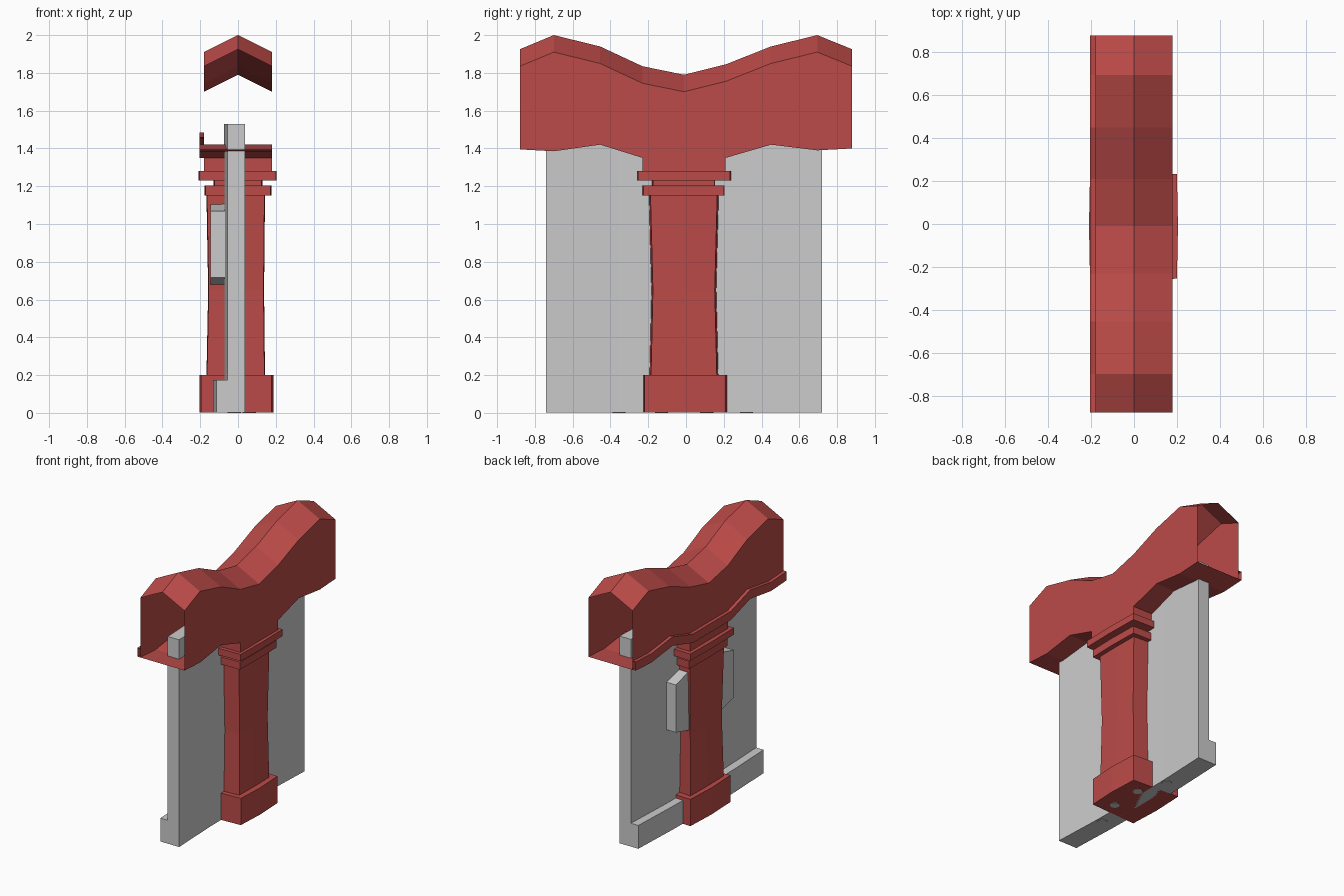
import bpy, bmesh

if "Cube" in bpy.data.objects:
    bpy.data.objects.remove(bpy.data.objects["Cube"])

red = bpy.data.materials.new("red_paint")
red.diffuse_color = (0.50, 0.07, 0.065, 1)
red.use_nodes = True
red.node_tree.nodes["Principled BSDF"].inputs["Base Color"].default_value = red.diffuse_color


def loft(name, loops, mat=None, caps=True):
    """Skin closed loops of equal length into one flat-shaded mesh."""
    bm = bmesh.new()
    rings = [[bm.verts.new(p) for p in loop] for loop in loops]
    n = len(rings[0])
    for a, b in zip(rings, rings[1:]):
        for i in range(n):
            j = (i + 1) % n
            bm.faces.new((a[i], a[j], b[j], b[i]))
    if caps:
        bm.faces.new(rings[0])
        bm.faces.new(rings[-1])
    bmesh.ops.recalc_face_normals(bm, faces=bm.faces)
    mesh = bpy.data.meshes.new(name)
    bm.to_mesh(mesh)
    bm.free()
    ob = bpy.data.objects.new(name, mesh)
    bpy.context.collection.objects.link(ob)
    if mat:
        mesh.materials.append(mat)
    return ob


def rect(y, x0, x1, z0, z1):
    return [(x0, y, z0), (x1, y, z0), (x1, y, z1), (x0, y, z1)]


def plan(z, y0, y1, xl, xr, bow=0.01, splay=0.02):
    """Six-sided plan: bowed long sides, ends splayed wider at the back."""
    return [(xl + bow, y0, z), (xr - bow, y0 + splay, z), (xr, -0.01, z),
            (xr - bow, y1 - splay, z), (xl + bow, y1, z), (xl, -0.01, z)]


# Swooping open-ended hood: y, ridge height, underside height
stations = [(-0.88, 1.925, 1.395), (-0.70, 2.0, 1.385), (-0.455, 1.94, 1.42),
            (-0.23, 1.835, 1.35), (-0.01, 1.79, 1.35), (0.21, 1.845, 1.35),
            (0.45, 1.94, 1.42), (0.695, 2.0, 1.39), (0.88, 1.925, 1.40)]
loft("hood", [[(-0.18, y, b), (0.18, y, b), (0.18, y, t - 0.09),
               (0, y, t), (-0.18, y, t - 0.09)] for y, t, b in stations],
     red, caps=False)

# Trim strip along the lower back edge of the hood
loft("hood_trim", [rect(y, -0.205, -0.18, b, b + 0.065) for y, t, b in stations],
     red, caps=False)

# Neck joining hood to column
loft("hood_neck", [rect(y, -0.18, 0.18, 1.275, 1.35) for y in (-0.23, 0.21)], red)

# Column base, waisted shaft and collars
loft("column_base", [plan(z, -0.24, 0.228, -0.205, 0.187) for z in (0.003, 0.2)], red)
loft("column_shaft", [plan(0.2, -0.205, 0.183, -0.167, 0.143, 0.003),
                      plan(0.65, -0.195, 0.172, -0.158, 0.138, 0.003),
                      plan(1.15, -0.208, 0.185, -0.167, 0.143, 0.003)], red)
for name, z0, z1, y0, y1, xl, xr in (
        ("lower_collar", 1.15, 1.205, -0.235, 0.21, -0.178, 0.178),
        ("collar_neck", 1.205, 1.23, -0.185, 0.16, -0.13, 0.13),
        ("upper_collar", 1.23, 1.28, -0.265, 0.243, -0.21, 0.205)):
    loft(name, [plan(z, y0, y1, xl, xr, 0.005, 0.01) for z in (z0, z1)], red)

# Slightly bent board and skirting: y, sideways offset
bend = [(-0.74, 0), (-0.36, -0.015), (-0.01, -0.02), (0.34, -0.015), (0.72, 0)]
loft("board", [rect(y, o - 0.055, o + 0.038, 0.003, 1.53) for y, o in bend])
loft("skirting", [rect(y, o - 0.115, o - 0.05, 0.003, 0.175) for y, o in bend])

# Plaque behind the column, ends tapering in height
loft("plaque", [rect(y, -0.145, -0.06, 0.68 + d, 1.105 - d)
                for y, d in ((-0.35, 0.037), (-0.2, 0), (0.19, 0), (0.325, 0.037))])

# Locating pins under the base and board
for i, (x, y) in enumerate(((0.06, -0.13), (0.06, 0.11), (-0.02, -0.355), (-0.02, 0.32))):
    bpy.ops.mesh.primitive_cylinder_add(vertices=8, radius=0.035, depth=0.02,
                                        location=(x, y, 0.01))
    bpy.context.object.name = f"pin_{i + 1}"
